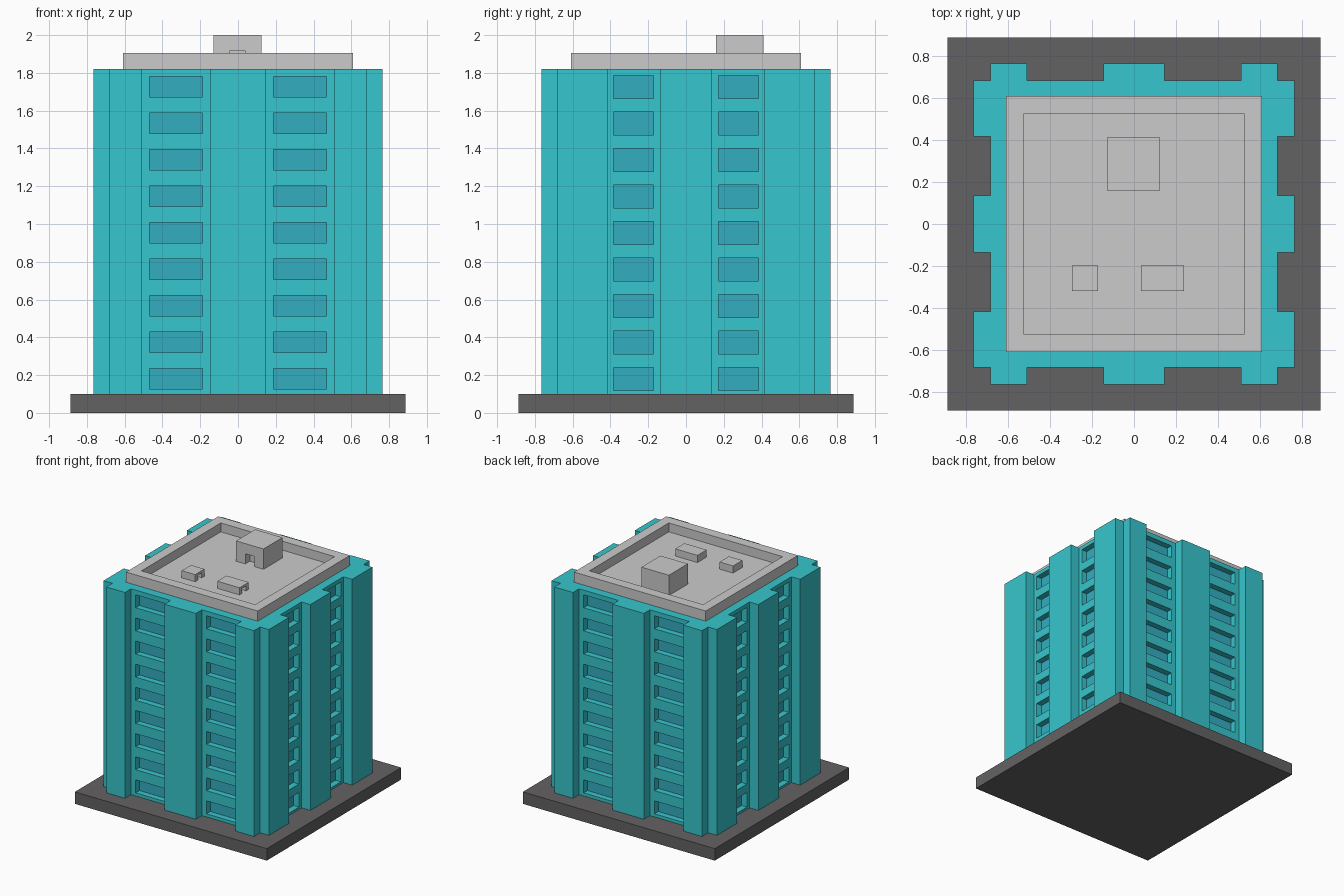
import bpy, bmesh
from mathutils import Matrix, Vector

if "Cube" in bpy.data.objects:
    bpy.data.objects.remove(bpy.data.objects["Cube"])


def material(name, color):
    m = bpy.data.materials.new(name)
    m.diffuse_color = (*color, 1)
    m.use_nodes = True
    m.node_tree.nodes["Principled BSDF"].inputs["Base Color"].default_value = m.diffuse_color
    return m


def finish(name, bm, mat=None):
    bmesh.ops.recalc_face_normals(bm, faces=bm.faces)
    me = bpy.data.meshes.new(name)
    bm.to_mesh(me)
    bm.free()
    ob = bpy.data.objects.new(name, me)
    bpy.context.collection.objects.link(ob)
    if mat:
        me.materials.append(mat)
    return ob


def boxes(name, ranges, mat=None):
    """One object from boxes given as (x0, x1, y0, y1, z0, z1)."""
    bm = bmesh.new()
    for x0, x1, y0, y1, z0, z1 in ranges:
        c = Vector((x0 + x1, y0 + y1, z0 + z1)) / 2
        s = Matrix.Diagonal((x1 - x0, y1 - y0, z1 - z0, 1))
        bmesh.ops.create_cube(bm, size=1, matrix=Matrix.Translation(c) @ s)
    return finish(name, bm, mat)


def cut(ob, cutter):
    mod = ob.modifiers.new("cut", 'BOOLEAN')
    mod.operation = 'DIFFERENCE'
    mod.solver = 'EXACT'
    mod.object = cutter
    cutter.hide_render = True
    cutter.hide_set(True)


teal = material("teal", (0.037, 0.565, 0.61))
glass = material("glass", (0.034, 0.418, 0.527))
dark = material("dark_grey", (0.127, 0.122, 0.122))

# Plinth
boxes("plinth", [(-.887, .887, -.887, .887, 0, .1)], dark)

# Tower body: a quarter outline mirrored into a full floor plan
OUT, IN, TOP = .764, .683, 1.82
quarter = [(OUT, 0), (OUT, .136), (IN, .136), (IN, .416), (OUT, .416), (OUT, IN),
           (IN, IN), (IN, OUT), (.51, OUT), (.51, IN), (.145, IN), (.145, OUT), (0, OUT)]
half = quarter[1:-1] + [(-x, y) for x, y in reversed(quarter[1:-1])]
plan = half + [(-x, -y) for x, y in half]
bm = bmesh.new()
face = bm.faces.new([bm.verts.new((x, y, .1)) for x, y in plan])
ext = bmesh.ops.extrude_face_region(bm, geom=[face], use_keep_orig=True)
bmesh.ops.translate(bm, vec=(0, 0, TOP - .1),
                    verts=[v for v in ext["geom"] if isinstance(v, bmesh.types.BMVert)])
tower = finish("tower_body", bm, teal)

# Window recesses and panes: nine floors, two columns on each of four sides
DEPTH = .05
holes, panes = [], []
for floor in range(9):
    z = .18 + floor * .1933
    for s in (-1, 1):
        for d in (-1, 1):
            for out, box_list in ((IN + .02, holes), (IN - DEPTH, panes)):
                n0, n1 = sorted((d * out, d * (IN - DEPTH - .015)))
                a0, a1 = sorted((s * .187, s * .468))
                box_list.append((a0, a1, n0, n1, z - .054, z + .054))
                a0, a1 = sorted((s * .172, s * .383))
                box_list.append((n0, n1, a0, a1, z - .061, z + .061))
cut(tower, boxes("window_cutter", holes))
boxes("window_panes", panes, glass)

# Roof slab with sunken deck inside a parapet
FLOOR = 1.83
roof = boxes("roof_parapet", [(-.609, .609, -.609, .609, TOP, 1.905)])
cut(roof, boxes("deck_cutter", [(-.526, .526, -.524, .524, FLOOR, 2)]))

# Stair house with a doorway in front
stair = boxes("stair_house", [(-.129, .124, .16, .411, FLOOR, 2)])
cut(stair, boxes("door_cutter", [(-.045, .04, .1, .22, FLOOR - .05, 1.915)]))

# Two low vent housings with an opening on the right side
for name, x0, x1 in (("small_vent", -.296, -.172), ("wide_vent", .033, .238)):
    vent = boxes(name, [(x0, x1, -.32, -.198, FLOOR, 1.89)])
    cut(vent, boxes(name + "_cutter", [(x1 - .05, x1 + .05, -.285, -.233, FLOOR - .05, 1.872)]))
